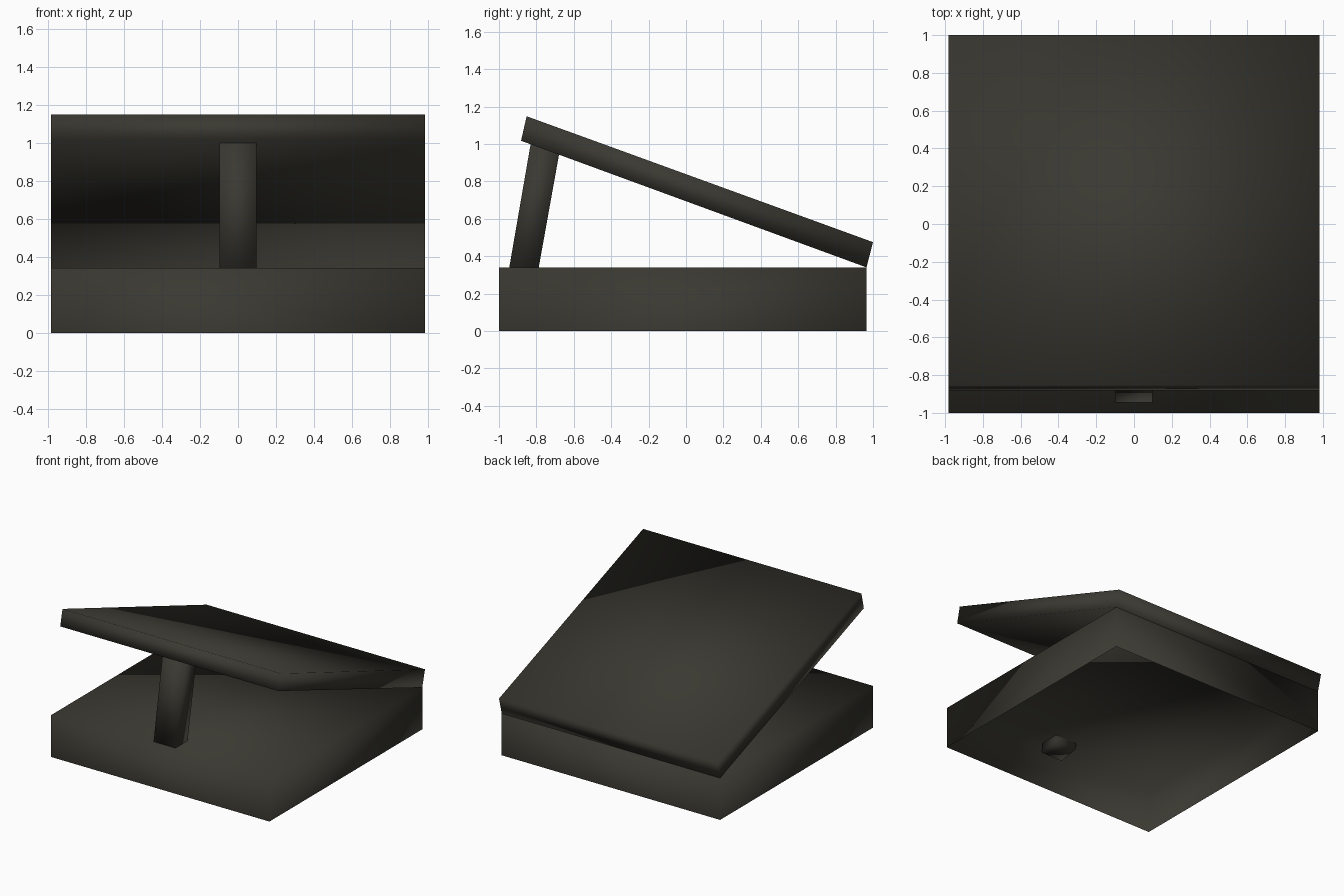
import bpy, bmesh, math

if "Cube" in bpy.data.objects:
    bpy.data.objects.remove(bpy.data.objects["Cube"])

mat = bpy.data.materials.new("dark_olive_grey")
mat.diffuse_color = (0.042, 0.040, 0.031, 1)
mat.use_nodes = True
mat.node_tree.nodes["Principled BSDF"].inputs["Base Color"].default_value = mat.diffuse_color


def side_prism(name, profile, half_width, open_bottom=False):
    """Extrude a y-z outline across x, with soft shading over all corners."""
    bm = bmesh.new()
    face = bm.faces.new([bm.verts.new((-half_width, y, z)) for y, z in profile])
    ext = bmesh.ops.extrude_face_region(bm, geom=[face], use_keep_orig=True)
    moved = [g for g in ext["geom"] if isinstance(g, bmesh.types.BMVert)]
    bmesh.ops.translate(bm, verts=moved, vec=(2 * half_width, 0, 0))
    bmesh.ops.recalc_face_normals(bm, faces=bm.faces)
    if open_bottom:
        bottom = [f for f in bm.faces if f.normal.z < -0.9]
        bmesh.ops.delete(bm, geom=bottom, context='FACES_ONLY')
    for f in bm.faces:
        f.smooth = True
    me = bpy.data.meshes.new(name)
    bm.to_mesh(me)
    bm.free()
    me.materials.append(mat)
    ob = bpy.data.objects.new(name, me)
    bpy.context.collection.objects.link(ob)
    return ob


# base box, open underneath
side_prism("base_box", [(-1, 0), (0.965, 0), (0.965, 0.34), (-1, 0.34)], 0.983, True)

# tilted lid resting on the rear edge
side_prism("lid", [(-0.882, 1.017), (0.965, 0.34), (1.0, 0.475), (-0.852, 1.148)], 0.983)

# leaning prop stick, passing through the base top and into the lid
lean = math.tan(math.radians(10))
low, high = 0.28, 1.02


def stick_y(z, side):
    return -0.866 + (z - 0.34) * lean + side * 0.081


side_prism("prop_stick", [(stick_y(low, -1), low - 0.014), (stick_y(low, 1), low + 0.014),
                          (stick_y(high, 1), high), (stick_y(high, -1), high)], 0.098)
